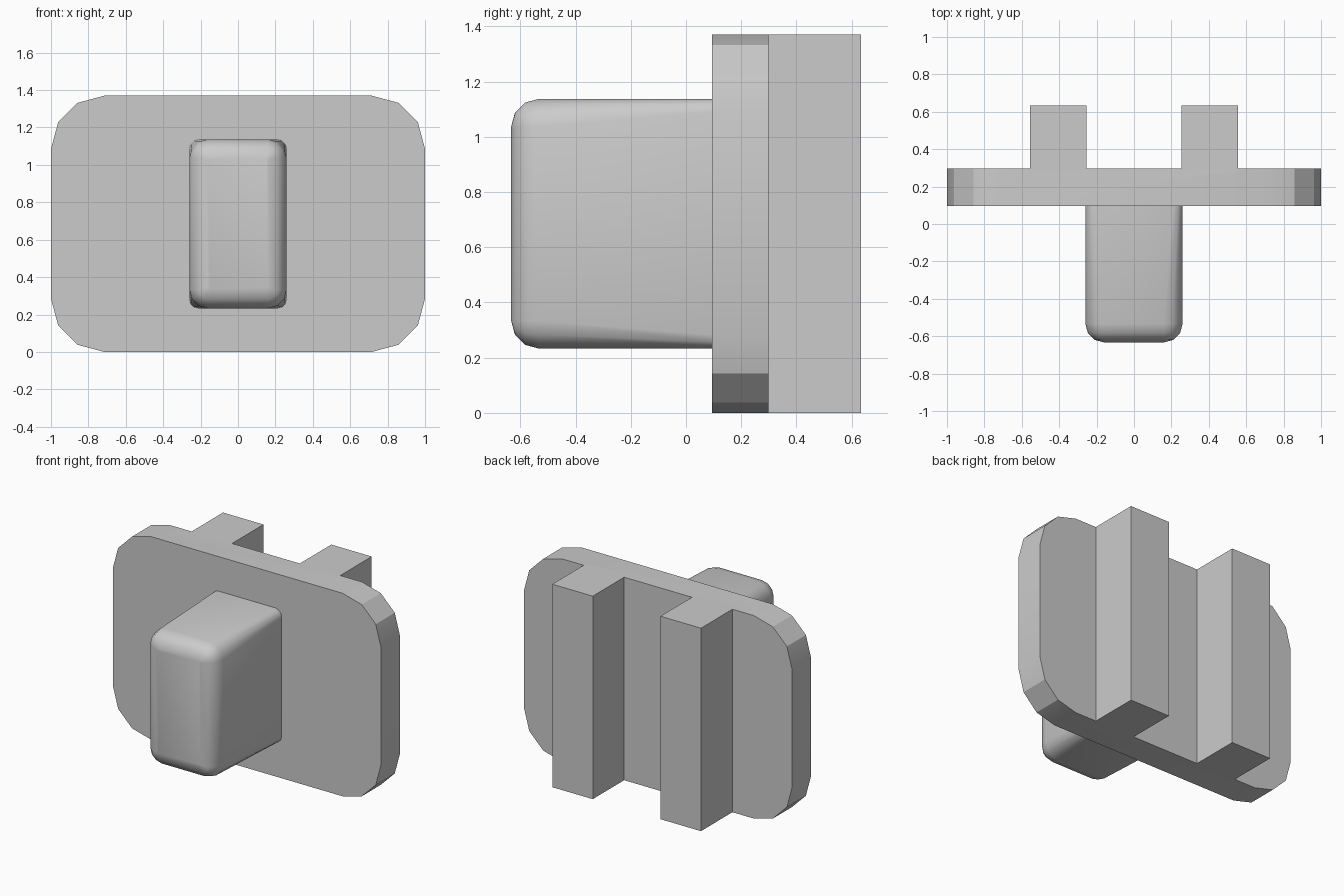
import bpy, bmesh
from math import sin, cos, pi, radians
from mathutils import Vector

cube = bpy.data.objects.get("Cube")
if cube:
    bpy.data.objects.remove(cube, do_unlink=True)

COLOUR = (0.6, 0.6, 0.6, 1)
grey = bpy.data.materials.new("plain_grey")
grey.use_nodes = True
grey.diffuse_color = COLOUR
grey.node_tree.nodes["Principled BSDF"].inputs["Base Color"].default_value = COLOUR

HEIGHT, MID = 1.37, 0.685
FRONT, BACK, RAIL_END = 0.095, 0.298, 0.633
RAIL_IN, RAIL_OUT = 0.253, 0.555


def rounded_rect(half_w, half_h, radius, y, steps=3):
    """Corner arcs of a rounded rectangle facing the front."""
    points = []
    for quarter, (sx, sz) in enumerate([(1, 1), (-1, 1), (-1, -1), (1, -1)]):
        for i in range(steps + 1):
            a = (quarter + i / steps) * pi / 2
            points.append(Vector((sx * (half_w - radius) + radius * cos(a), y,
                                  MID + sz * (half_h - radius) + radius * sin(a))))
    return points


def finish(name, bm, angle):
    bmesh.ops.recalc_face_normals(bm, faces=bm.faces)
    mesh = bpy.data.meshes.new(name)
    bm.to_mesh(mesh)
    bm.free()
    mesh.materials.append(grey)
    obj = bpy.data.objects.new(name, mesh)
    bpy.context.collection.objects.link(obj)
    bpy.ops.object.select_all(action="DESELECT")
    obj.select_set(True)
    bpy.context.view_layer.objects.active = obj
    bpy.ops.object.shade_smooth_by_angle(angle=radians(angle))


# Back plate: rounded slab
bm = bmesh.new()
face = bm.faces.new([bm.verts.new(p) for p in rounded_rect(1, MID, 0.285, FRONT)])
slab = bmesh.ops.extrude_face_region(bm, geom=[face], use_keep_orig=True)
for v in slab["geom"]:
    if isinstance(v, bmesh.types.BMVert):
        v.co.y = BACK

# Two full-height rails: cut strips in the slab and pull out their back faces
for x in (-RAIL_OUT, -RAIL_IN, RAIL_IN, RAIL_OUT):
    bmesh.ops.bisect_plane(bm, geom=bm.verts[:] + bm.edges[:] + bm.faces[:],
                           plane_co=(x, 0, 0), plane_no=(1, 0, 0))
strips = [f for f in bm.faces
          if all(abs(v.co.y - BACK) < 1e-4 for v in f.verts)
          and RAIL_IN < abs(f.calc_center_median().x) < RAIL_OUT]
rails = bmesh.ops.extrude_face_region(bm, geom=strips)
for v in rails["geom"]:
    if isinstance(v, bmesh.types.BMVert):
        v.co.y = RAIL_END
bmesh.ops.dissolve_limit(bm, angle_limit=radians(1), verts=bm.verts, edges=bm.edges)
finish("plate_with_rails", bm, 29)

# Knob: rounded block lofted forward from the plate, softer towards its front
bm = bmesh.new()
R, TIP = 0.1, -0.633
sections = [(FRONT, 0, 0.05)]
for i in range(4):
    a = i / 3 * pi / 2
    inset = R * (1 - cos(a))
    sections.append((TIP + R * (1 - sin(a)), inset, max(R - inset, 0.01)))
rings = [[bm.verts.new(p) for p in rounded_rect(0.26 - d, 0.452 - d, r, y)]
         for y, d, r in sections]
for a, b in zip(rings, rings[1:]):
    for i in range(len(a)):
        j = (i + 1) % len(a)
        bm.faces.new((a[i], a[j], b[j], b[i]))
bm.faces.new(rings[-1])
finish("knob", bm, 40)
